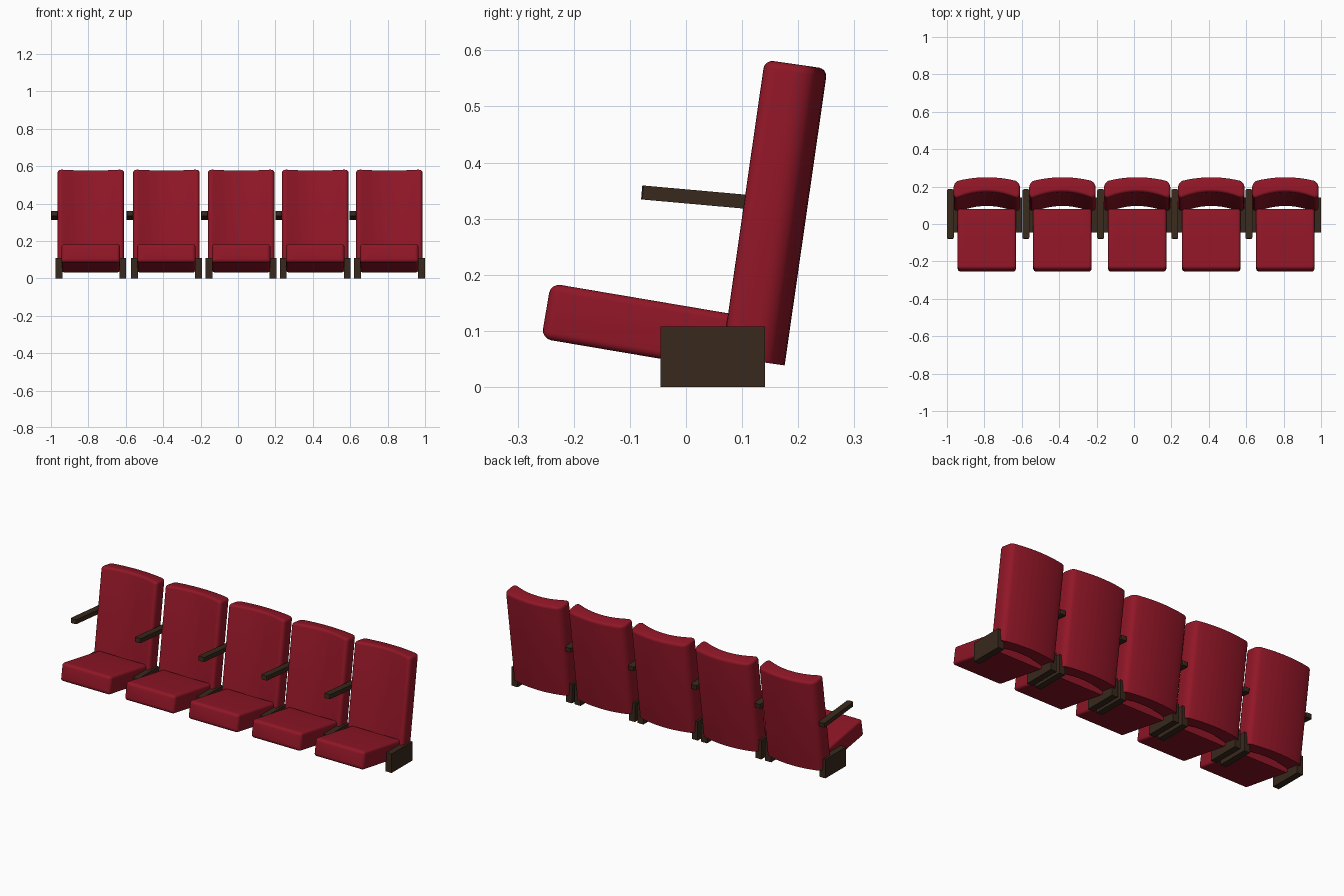
import bpy, bmesh, math
from mathutils import Matrix, Vector

if "Cube" in bpy.data.objects:
    bpy.data.objects.remove(bpy.data.objects["Cube"])


def material(name, rgb):
    m = bpy.data.materials.new(name)
    m.diffuse_color = (*rgb, 1)
    m.use_nodes = True
    m.node_tree.nodes["Principled BSDF"].inputs["Base Color"].default_value = m.diffuse_color
    return m


RED = material("red_fabric", (0.28, 0.008, 0.02))
BROWN = material("dark_brown", (0.04, 0.022, 0.012))


def finish(name, bm, mat, matrix, smooth):
    bmesh.ops.recalc_face_normals(bm, faces=bm.faces)
    bm.transform(matrix)
    me = bpy.data.meshes.new(name)
    bm.to_mesh(me)
    bm.free()
    me.materials.append(mat)
    if smooth:
        me.shade_smooth()
        me.set_sharp_from_angle(angle=math.radians(32))
    ob = bpy.data.objects.new(name, me)
    bpy.context.collection.objects.link(ob)
    return ob


def section(w, t, r, bend):
    """Rounded rectangle outline, its front and rear sides arched by bend."""
    pts = []
    for k, (sx, sy) in enumerate(((1, 1), (-1, 1), (-1, -1), (1, -1))):
        cx, cy = sx * (w / 2 - r), sy * (t / 2 - r)
        for i in range(6):
            a = math.pi / 2 * (k + i / 5)
            pts.append((cx + r * math.cos(a), cy + r * math.sin(a)))
        if k in (0, 2):
            for i in range(1, 10):
                pts.append((cx - sx * (w - 2 * r) * i / 10, cy + sy * r))
    front, rear = bend
    out = []
    for x, y in pts:
        f = (y + t / 2) / t
        out.append((x, y - x * x * (front * (1 - f) + rear * f)))
    return out


def pad(name, w, t, r, length, bend, rnd, matrix):
    """Upholstered pad: flat start, rounded far end."""
    bm = bmesh.new()
    rings = [(0, 0)]
    for i in range(5):
        a = math.pi / 2 * i / 4
        rings.append((length - rnd + rnd * math.sin(a), rnd * (1 - math.cos(a))))
    loops = []
    for z, d in rings:
        pts = section(w - 2 * d, t - 2 * d, max(r - d, 0.005), bend)
        loops.append([bm.verts.new((x, y, z)) for x, y in pts])
    n = len(loops[0])
    for a, b in zip(loops, loops[1:]):
        for i in range(n):
            j = (i + 1) % n
            bm.faces.new((a[i], a[j], b[j], b[i]))
    bm.faces.new(loops[0][::-1])
    bm.faces.new(loops[-1])
    return finish(name, bm, RED, matrix, True)


def block(name, size, matrix, chamfer=0):
    bm = bmesh.new()
    bmesh.ops.create_cube(bm, size=1)
    bm.transform(Matrix.Diagonal((*size, 1)))
    if chamfer:
        edges = [e for e in bm.edges
                 if abs(e.verts[0].co.z - e.verts[1].co.z) > 1e-4]
        bmesh.ops.bevel(bm, geom=edges, offset=chamfer, segments=2,
                        profile=0.5, affect='EDGES')
    return finish(name, bm, BROWN, matrix, False)


def place(x, y, z, tilt=0):
    return Matrix.Translation((x, y, z)) @ Matrix.Rotation(math.radians(tilt), 4, 'X')


for i, x in enumerate((-0.787, -0.383, 0.017, 0.413, 0.809), 1):
    # curved backrest, leaning back
    back = place(x, 0.061, 0.055, -8.2) @ Matrix.Translation((0, 0.076, 0))
    pad(f"backrest_{i}", 0.355, 0.08, 0.026, 0.534, (1.35, 0.8), 0.015, back)
    # cushion, tipped up at the front
    pad(f"seat_cushion_{i}", 0.312, 0.1, 0.014, 0.327, (0, 0), 0.018,
        place(x, 0.073, 0.081, 80.4))
    # floor brackets on both sides
    for side, s in (("left", -1), ("right", 1)):
        block(f"{side}_foot_{i}", (0.037, 0.186, 0.108),
              place(x + s * 0.171, 0.048, 0.054))
    # armrest on the left of each seat
    block(f"armrest_{i}", (0.037, 0.265, 0.025),
          place(x - 0.195, 0.053, 0.335, -5.1), 0.008)
